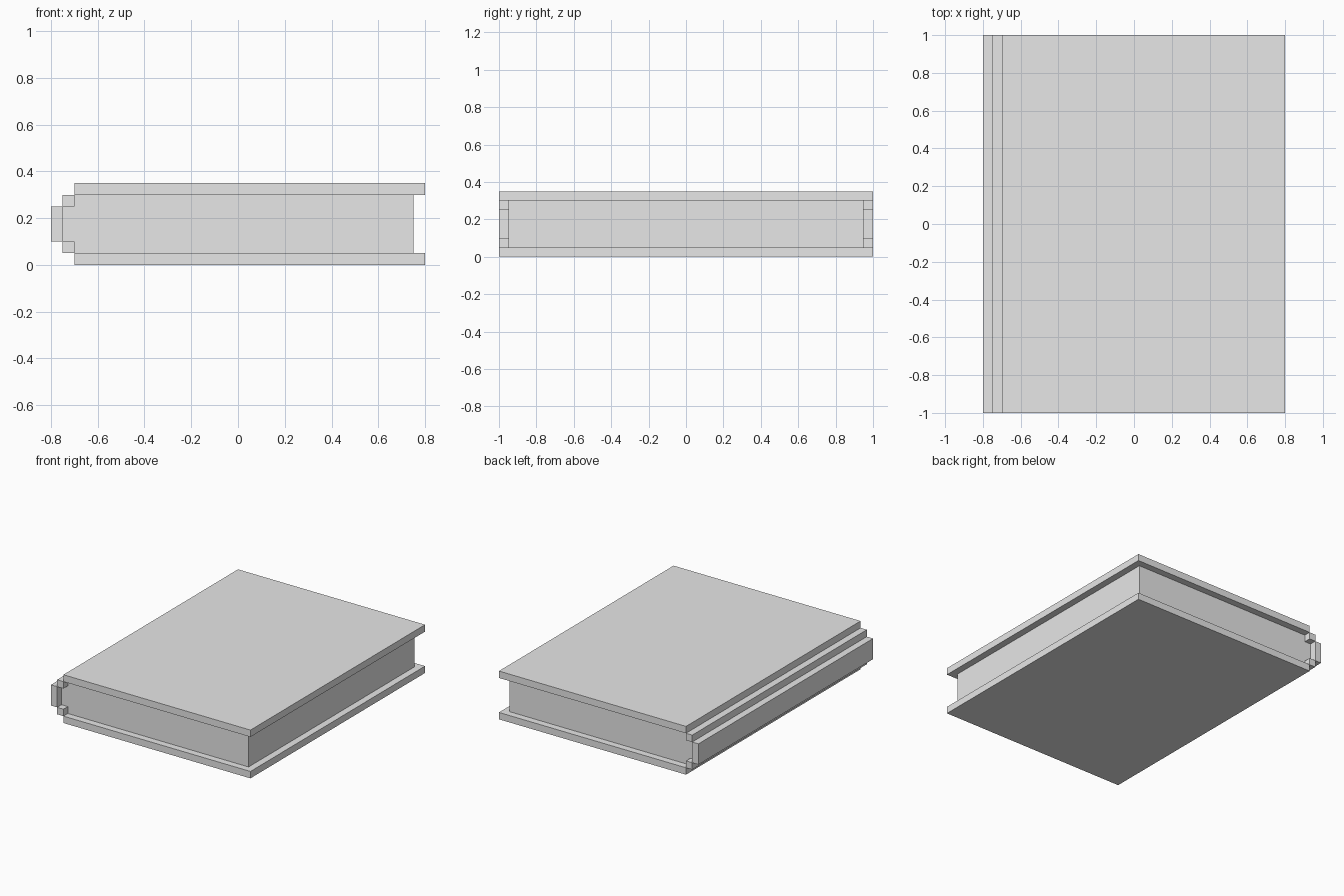
import bpy
import bmesh
from mathutils import Matrix, Vector

cube = bpy.data.objects.get("Cube")
if cube:
    bpy.data.objects.remove(cube, do_unlink=True)

# One plain grey for the whole book
grey = bpy.data.materials.new("plain grey")
grey.use_nodes = True
colour = (0.8, 0.8, 0.8, 1)
grey.diffuse_color = colour
for node in grey.node_tree.nodes:
    if node.type == 'BSDF_PRINCIPLED':
        node.inputs["Base Color"].default_value = colour


def box(name, x, y, z):
    """Add a box spanning the given (low, high) ranges."""
    low, high = (Vector(corner) for corner in zip(x, y, z))
    mesh = bpy.data.meshes.new(name)
    bm = bmesh.new()
    bmesh.ops.create_cube(bm, size=1, matrix=Matrix.LocRotScale(None, None, high - low))
    bm.to_mesh(mesh)
    bm.free()
    mesh.materials.append(grey)
    obj = bpy.data.objects.new(name, mesh)
    obj.location = (low + high) / 2
    bpy.context.collection.objects.link(obj)
    return obj


HEIGHT = 0.35   # closed thickness of the book
BOARD = 0.05    # thickness of every cover piece
LENGTH = (-1, 1)

# Page block, set back from the cover edges
box("page_block", (-0.75, 0.75), (-0.95, 0.95), (BOARD, HEIGHT - BOARD))

# Spine board
box("spine", (-0.8, -0.75), LENGTH, (2 * BOARD, HEIGHT - 2 * BOARD))

# Cover boards and the hinge strips that step down to the spine
for side, base in (("bottom", 0), ("top", HEIGHT - BOARD)):
    box(side + "_cover", (-0.7, 0.8), LENGTH, (base, base + BOARD))
    hinge = BOARD if side == "bottom" else HEIGHT - 2 * BOARD
    box(side + "_hinge", (-0.75, -0.7), LENGTH, (hinge, hinge + BOARD))
